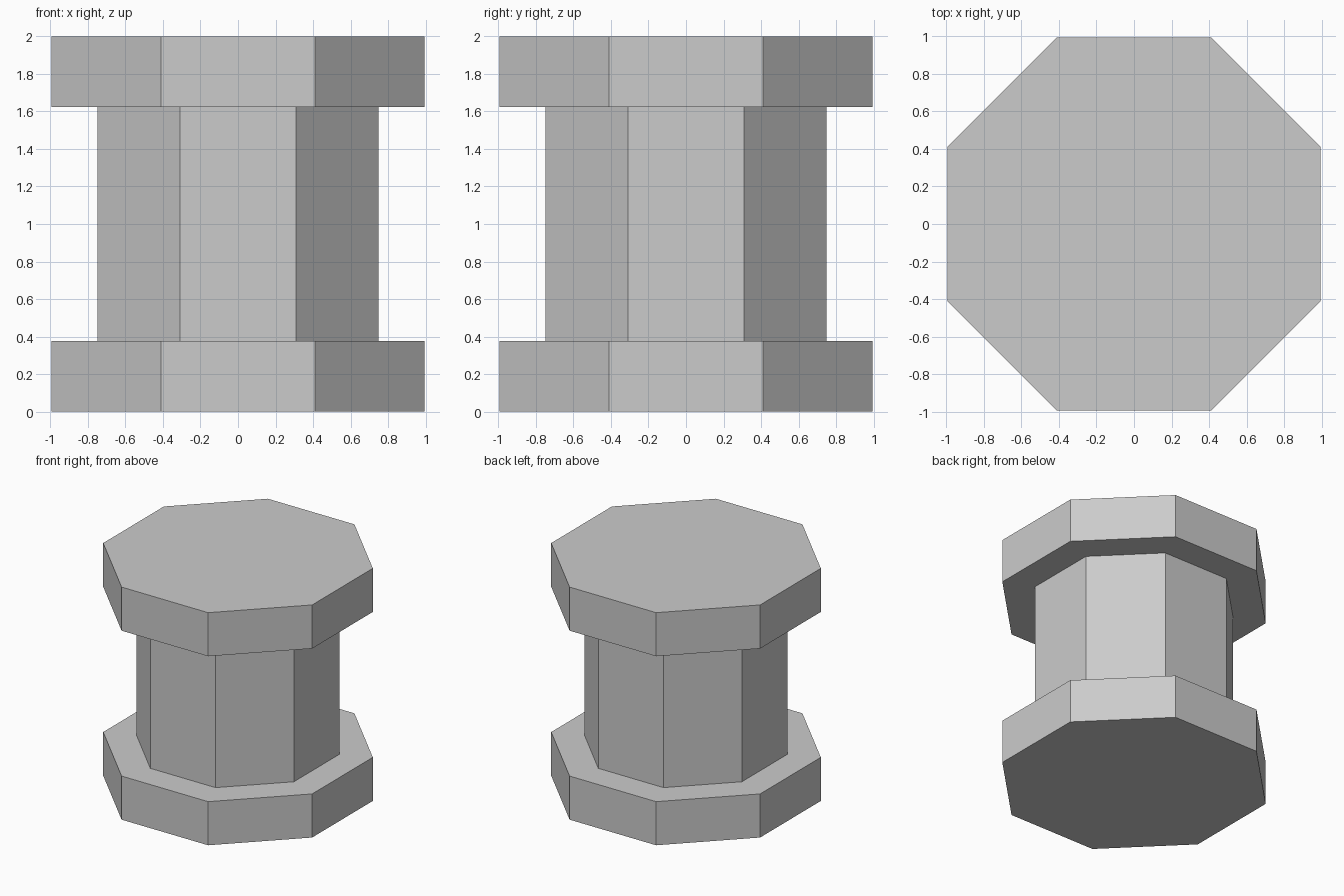
import bpy
from math import pi, cos

cube = bpy.data.objects.get("Cube")
if cube:
    bpy.data.objects.remove(cube, do_unlink=True)

# Single plain grey
grey = bpy.data.materials.new("light grey")
grey.use_nodes = True
colour = (0.6, 0.6, 0.6, 1)
grey.diffuse_color = colour
grey.node_tree.nodes["Principled BSDF"].inputs["Base Color"].default_value = colour

SIDES = 8


def prism(name, apothem, bottom, top):
    """Flat-sided octagonal prism with one face square to each axis."""
    bpy.ops.mesh.primitive_cylinder_add(
        vertices=SIDES,
        radius=apothem / cos(pi / SIDES),
        depth=top - bottom,
        location=(0, 0, (bottom + top) / 2),
        rotation=(0, 0, pi / SIDES),
    )
    obj = bpy.context.object
    obj.name = name
    bpy.ops.object.transform_apply(location=False, rotation=True, scale=False)
    obj.data.materials.append(grey)
    return obj


# Wide base and cap with a narrower shaft between them
HEIGHT, RIM, WIDE, NARROW = 2.0, 0.375, 0.994, 0.749
prism("base_flange", WIDE, 0, RIM)
prism("shaft", NARROW, RIM, HEIGHT - RIM)
prism("top_flange", WIDE, HEIGHT - RIM, HEIGHT)
